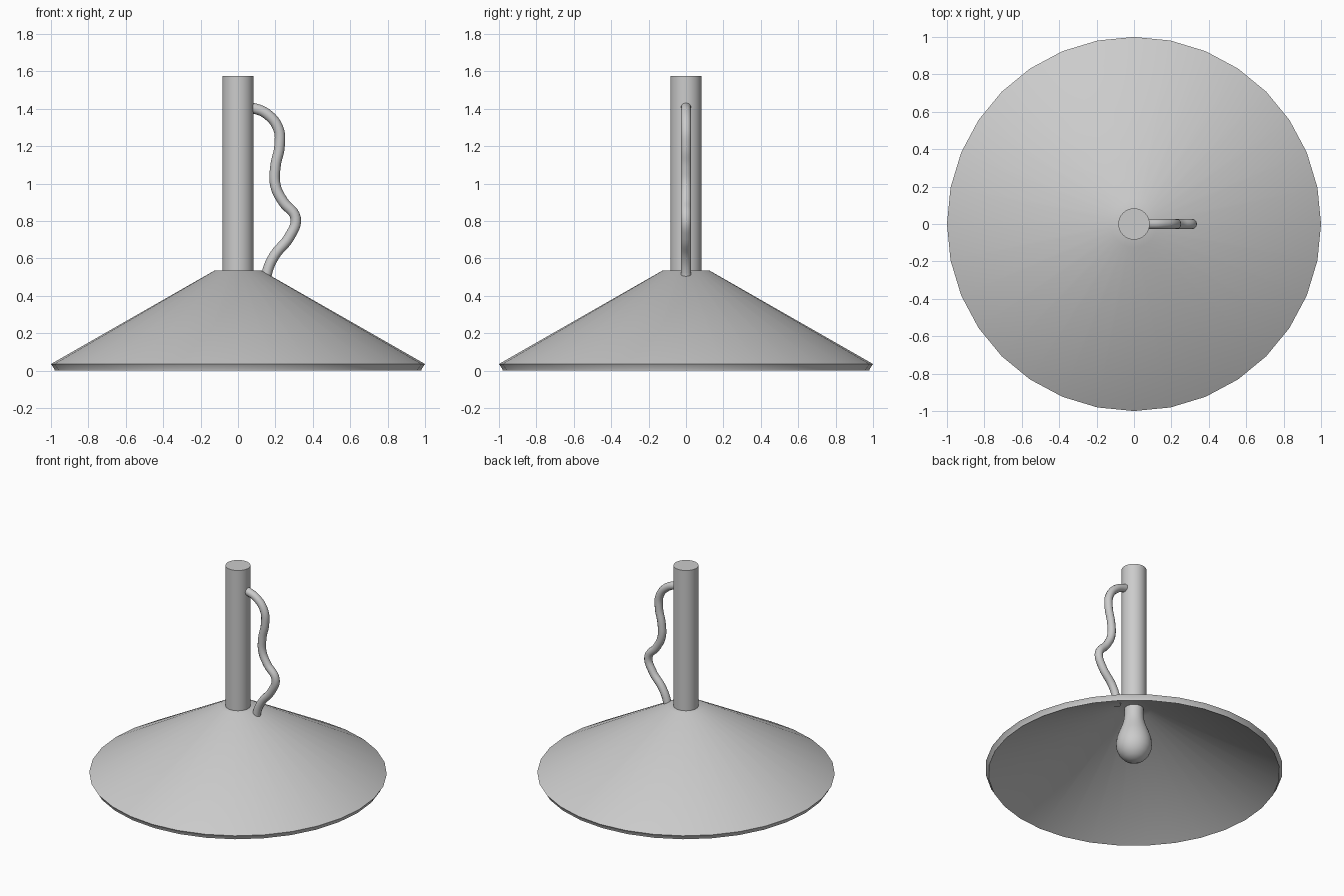
import bpy, bmesh, math

if "Cube" in bpy.data.objects:
    bpy.data.objects.remove(bpy.data.objects["Cube"])


def finish(obj, angle=35):
    bpy.ops.object.select_all(action='DESELECT')
    bpy.context.view_layer.objects.active = obj
    obj.select_set(True)
    bpy.ops.object.shade_smooth_by_angle(angle=math.radians(angle))


def lathe(name, profile, sides=32):
    """Revolve (radius, z) points around z; radius 0 gives a pole."""
    bm = bmesh.new()
    vs = [bm.verts.new((r, 0, z)) for r, z in profile]
    es = [bm.edges.new(p) for p in zip(vs, vs[1:])]
    bmesh.ops.spin(bm, geom=vs + es, cent=(0, 0, 0), axis=(0, 0, 1),
                   angle=2 * math.pi, steps=sides)
    bmesh.ops.remove_doubles(bm, verts=bm.verts, dist=1e-4)
    bmesh.ops.recalc_face_normals(bm, faces=bm.faces)
    mesh = bpy.data.meshes.new(name)
    bm.to_mesh(mesh)
    bm.free()
    obj = bpy.data.objects.new(name, mesh)
    bpy.context.collection.objects.link(obj)
    finish(obj)
    return obj


# Conical shade with a thick wall and a small flat top
lathe("shade", [(0, 0.535), (0.125, 0.535), (1.0, 0.035), (0.98, 0.005),
                (0.98, 0.0), (0.115, 0.495), (0, 0.495)])

# Hanging stem
lathe("stem", [(0, 0.53), (0.084, 0.53), (0.084, 1.575), (0, 1.575)])

# Light bulb and its neck inside the shade
lathe("bulb", [(0, 0.09), (0.035, 0.094), (0.07, 0.112), (0.1, 0.145),
               (0.117, 0.185), (0.121, 0.225), (0.115, 0.27), (0.1, 0.315),
               (0.082, 0.36), (0.07, 0.4), (0.065, 0.44), (0.065, 0.5),
               (0, 0.5)])

# Wavy cord from the stem down into the shade
path = [(0.06, 1.41), (0.15, 1.375), (0.215, 1.295), (0.222, 1.2),
        (0.2, 1.09), (0.2, 0.99), (0.24, 0.905), (0.308, 0.815),
        (0.275, 0.715), (0.195, 0.615), (0.157, 0.53), (0.148, 0.47)]
curve = bpy.data.curves.new("cord", 'CURVE')
curve.dimensions = '3D'
curve.bevel_depth = 0.028
curve.bevel_resolution = 4
curve.use_fill_caps = True
curve.resolution_u = 6
spline = curve.splines.new('BEZIER')
spline.bezier_points.add(len(path) - 1)
for point, (x, z) in zip(spline.bezier_points, path):
    point.co = (x, 0, z)
    point.handle_left_type = point.handle_right_type = 'AUTO'
cord = bpy.data.objects.new("cord", curve)
bpy.context.collection.objects.link(cord)
bpy.ops.object.select_all(action='DESELECT')
bpy.context.view_layer.objects.active = cord
cord.select_set(True)
bpy.ops.object.convert(target='MESH')
finish(bpy.context.object, 50)
